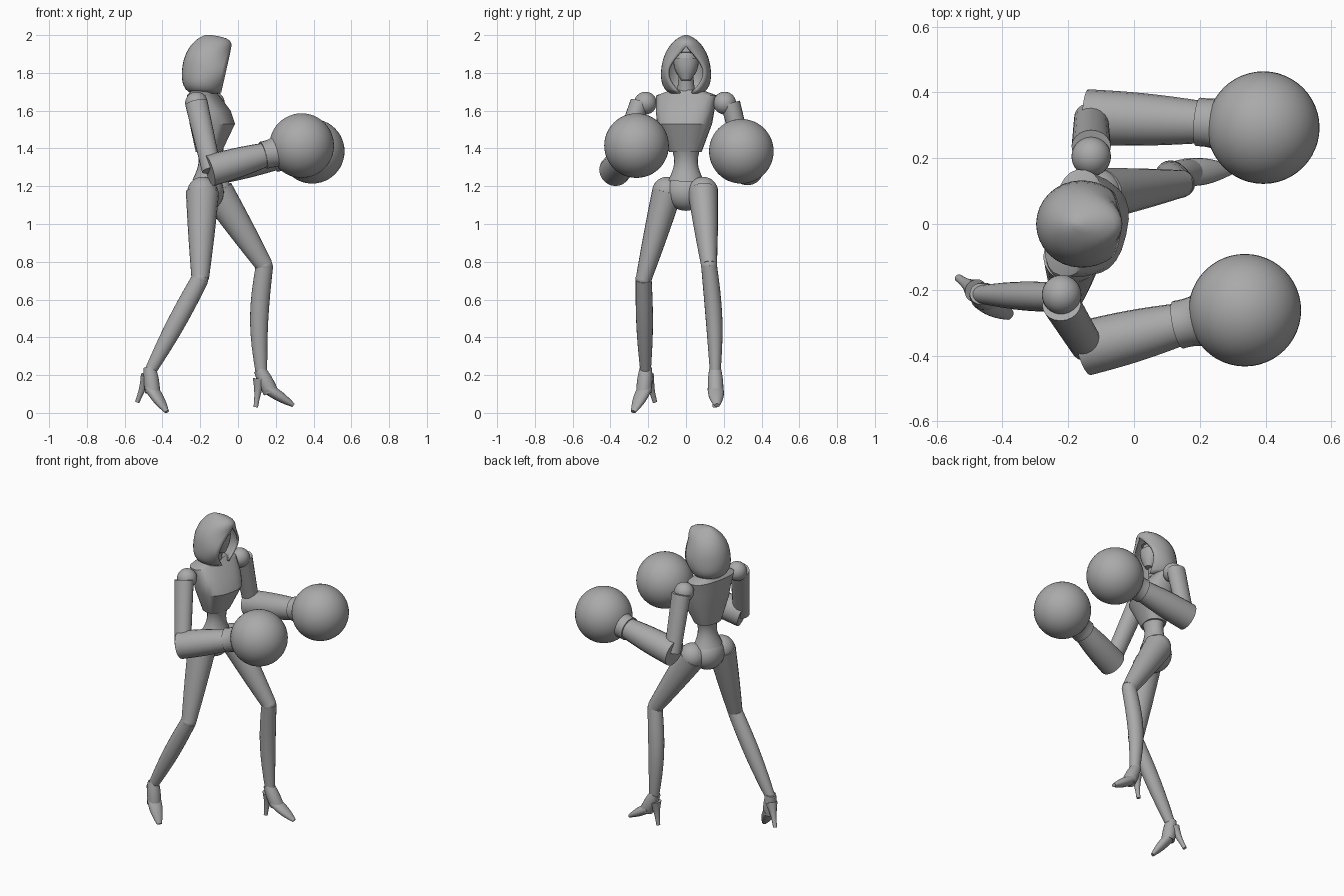
import bpy, bmesh
from math import cos, sin, pi, radians, asin, copysign
from mathutils import Vector, Matrix

if "Cube" in bpy.data.objects:
    bpy.data.objects.remove(bpy.data.objects["Cube"])

shade = (0.4, 0.4, 0.4, 1)
grey = bpy.data.materials.new("mid_grey")
grey.use_nodes = True
grey.diffuse_color = shade
grey.node_tree.nodes["Principled BSDF"].inputs["Base Color"].default_value = shade


def finish(name, bm, matrix=Matrix(), angle=40):
    """Turn a bmesh into a shaded object."""
    bmesh.ops.remove_doubles(bm, verts=bm.verts, dist=0.0005)
    bmesh.ops.recalc_face_normals(bm, faces=bm.faces)
    mesh = bpy.data.meshes.new(name)
    bm.to_mesh(mesh)
    bm.free()
    mesh.transform(matrix)
    mesh.materials.append(grey)
    part = bpy.data.objects.new(name, mesh)
    bpy.context.collection.objects.link(part)
    bpy.ops.object.select_all(action="DESELECT")
    part.select_set(True)
    bpy.context.view_layer.objects.active = part
    bpy.ops.object.shade_smooth_by_angle(angle=radians(angle))
    return part


def skin(rings, closed=True):
    """Join point rings into a surface; closed rings also get end caps."""
    bm = bmesh.new()
    rows = [[bm.verts.new(point) for point in ring] for ring in rings]
    count = len(rows[0])
    for upper, lower in zip(rows, rows[1:]):
        for i in range(count if closed else count - 1):
            j = (i + 1) % count
            bm.faces.new((upper[i], upper[j], lower[j], lower[i]))
    if closed:
        bm.faces.new(rows[0])
        bm.faces.new(rows[-1])
    return bm


def taper(name, start, end, r_start, r_end, bulge=0.0, flat=1.0, bow=(0, 0, 0), matrix=Matrix(), sides=20):
    """Tapered limb; bulge swells it, flat scales its depth, bow bends it."""
    start, end, bow = Vector(start), Vector(end), Vector(bow)
    along = (end - start).normalized()
    across = Vector((0, 1, 0))
    across = (across - along * across.dot(along)).normalized()
    deep = along.cross(across) * flat
    steps = 8
    rings = []
    for k in range(steps + 1):
        t = k / steps
        swell = sin(pi * t)
        radius = r_start + (r_end - r_start) * t + bulge * swell
        centre = start.lerp(end, t) + bow * swell
        turns = [2 * pi * i / sides for i in range(sides)]
        rings.append([centre + (across * cos(a) + deep * sin(a)) * radius for a in turns])
    return finish(name, skin(rings), matrix)


def ball(name, centre, size, segments=32):
    bm = bmesh.new()
    bmesh.ops.create_uvsphere(bm, u_segments=segments, v_segments=segments // 2, radius=1)
    return finish(name, bm, Matrix.Translation(centre) @ Matrix.Diagonal((*size, 1)))


def soft(value):
    """Square off a circle's sine or cosine for a rounded-box outline."""
    return copysign(abs(value) ** 0.8, value)


# Chest armour: rounded-box rings of height, back, front and half width
sides = 24
rings = []
for z, back, front, half in ((1.38, -0.22, -0.09, 0.085), (1.53, -0.25, -0.02, 0.145),
                             (1.6, -0.255, -0.045, 0.155), (1.68, -0.26, -0.11, 0.165),
                             (1.71, -0.24, -0.13, 0.08)):
    middle, reach = (back + front) / 2, (front - back) / 2
    turns = [2 * pi * i / sides for i in range(sides)]
    rings.append([(middle + reach * soft(cos(a)), half * soft(sin(a)), z) for a in turns])
pivot = Matrix.Translation((-0.17, 0, 0))
twist = pivot @ Matrix.Rotation(radians(-13), 4, "Z") @ pivot.inverted()
finish("chest", skin(rings), twist, angle=28)

# Waist, hips and neck
taper("waist", (-0.16, 0, 1.23), (-0.15, 0, 1.43), 0.095, 0.09, bulge=-0.03, flat=0.85)
ball("hips", (-0.165, 0, 1.17), (0.09, 0.11, 0.1))
taper("neck", (-0.18, 0, 1.67), (-0.15, 0, 1.82), 0.055, 0.04, bulge=-0.005)

# Head: face, jaw mask and brow inside the hood
ball("head", (-0.15, 0, 1.855), (0.08, 0.066, 0.09))
taper("jaw_mask", (-0.115, 0, 1.76), (-0.13, 0, 1.87), 0.025, 0.069, bulge=0.008, flat=0.9)
taper("brow_crest", (-0.12, 0, 1.9), (-0.13, 0, 1.945), 0.05, 0.015)

# Hood: domed rows whose pointed front opening widens towards the cheeks
rows, columns = 18, 24
rings = []
for k in range(rows + 1):
    t = (k / rows) ** 1.3
    half = max(0.01, 0.133 * sin(pi / 2 * (t / 0.7) ** 0.6) - 0.04 * t ** 12)
    gap = 0.1 * max(0, sin(pi * (t - 0.2) / 0.9))
    back = -0.165 - half
    front = -0.02 - 0.07 * t - 0.12 * (1 - t) ** 20
    edge = asin(gap / half)
    ring = []
    for i in range(columns + 1):
        a = edge + 2 * (pi - edge) * i / columns
        ring.append((back + (front - back) * (cos(a) + 1) / (cos(edge) + 1), half * sin(a), 2 - 0.31 * t))
    rings.append(ring)
bm = skin(rings, closed=False)
bmesh.ops.remove_doubles(bm, verts=bm.verts, dist=0.0005)
crown = [v for v in bm.verts if v.co.z > 1.9999]
bmesh.ops.contextual_create(bm, geom=crown)
hood = finish("hood", bm, angle=50)
shell = hood.modifiers.new("thickness", "SOLIDIFY")
shell.thickness = 0.014
shell.offset = -1

# Arms: shoulder, elbow, wrist and glove centre for each side
arms = {"left": ((-0.13, 0.205, 1.64), (-0.13, 0.325, 1.29), (0.2, 0.31, 1.35), (0.393, 0.293, 1.385)),
        "right": ((-0.22, -0.215, 1.64), (-0.14, -0.375, 1.285), (0.14, -0.305, 1.365), (0.337, -0.262, 1.415))}
for side, joints in arms.items():
    shoulder, elbow, wrist, glove = map(Vector, joints)
    outward = Vector((0, copysign(0.03, shoulder.y), 0))
    ball(side + "_shoulder", shoulder, [0.06] * 3)
    taper(side + "_upper_arm", shoulder + outward, elbow, 0.052, 0.045, flat=1.15)
    taper(side + "_forearm", elbow.lerp(wrist, -0.04), wrist, 0.084, 0.065, bulge=0.005)
    taper(side + "_cuff", wrist.lerp(glove, -0.03), wrist.lerp(glove, 0.5), 0.074, 0.1, bulge=-0.01)
    ball(side + "_glove", glove, [0.171] * 3, segments=48)

# Legs and high-heeled feet: hip, knee, ankle, calf bow, foot yaw and foot pitch
legs = {"left": ((-0.11, 0.09, 1.17), (0.14, 0.122, 0.78), (0.124, 0.155, 0.21), (-0.02, 0.01, 0), 3, 0),
        "right": ((-0.188, -0.1, 1.17), (-0.2, -0.224, 0.71), (-0.465, -0.214, 0.22), (0, 0, 0), -36, 18)}
for side, (hip, knee, ankle, bow, yaw, pitch) in legs.items():
    ball(side + "_hip", hip, [0.08] * 3)
    taper(side + "_thigh", hip, knee, 0.08, 0.042, bulge=0.002, flat=1.1)
    ball(side + "_knee", knee, [0.043] * 3)
    taper(side + "_shin", knee, ankle, 0.042, 0.028, bulge=0.009, flat=1.1, bow=bow)
    pose = (Matrix.Translation(ankle) @ Matrix.Rotation(radians(yaw), 4, "Z")
            @ Matrix.Rotation(radians(pitch), 4, "Y"))
    taper(side + "_instep", (-0.01, 0, 0.02), (0.05, 0, -0.1), 0.032, 0.04, bulge=0.004, matrix=pose)
    taper(side + "_toe", (0.03, 0, -0.08), (0.17, 0, -0.17), 0.042, 0.015, bulge=0.01, flat=0.7, matrix=pose)
    taper(side + "_heel", (-0.01, 0, -0.03), (-0.03, 0, -0.18), 0.036, 0.012, bulge=-0.006, matrix=pose)
